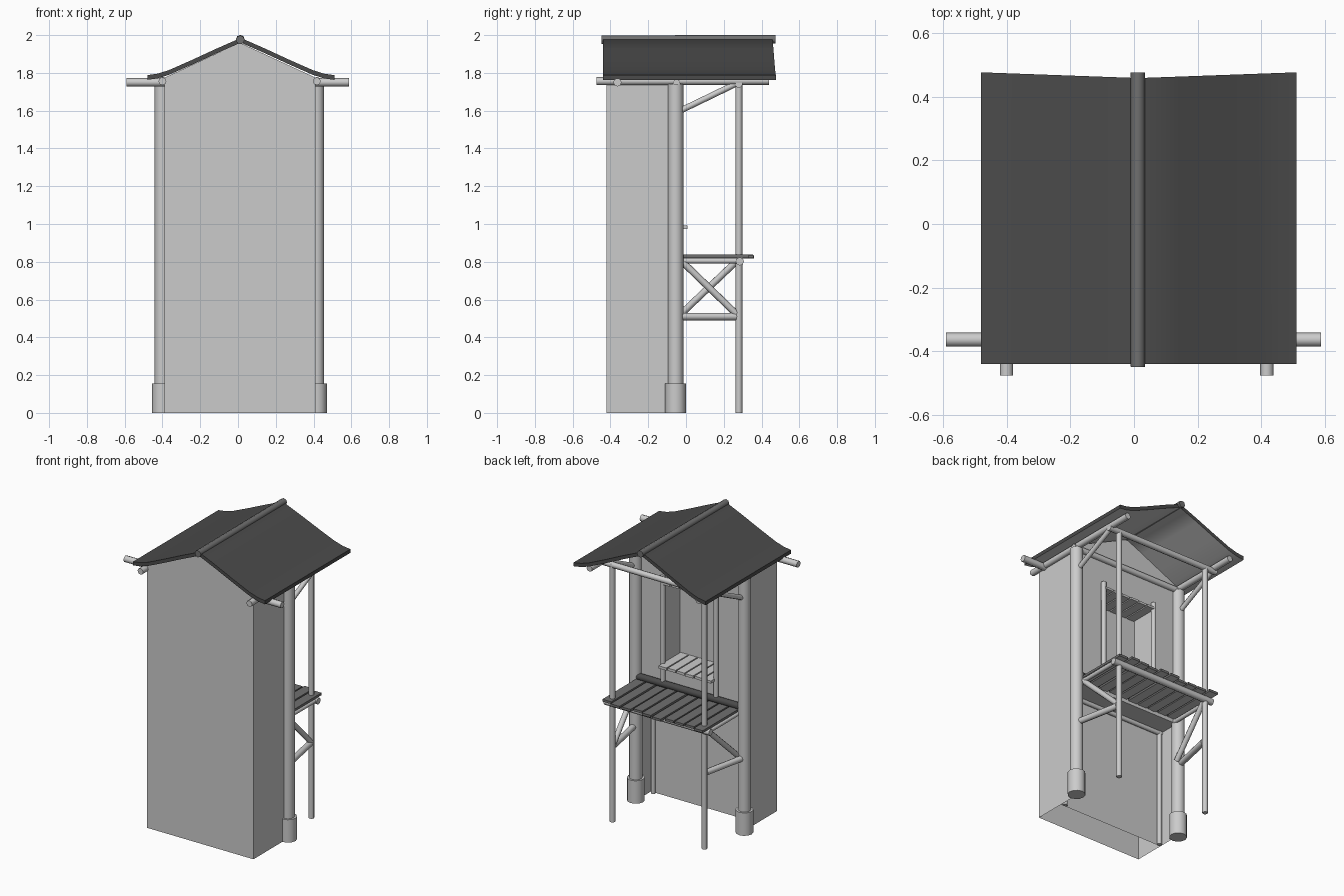
import bpy, bmesh, math, random
from mathutils import Vector

if "Cube" in bpy.data.objects:
    bpy.data.objects.remove(bpy.data.objects["Cube"])

random.seed(4)
CX = 0.01  # the hut sits slightly right of the overhanging beam's centre


def material(name, v):
    m = bpy.data.materials.new(name)
    m.diffuse_color = (v, v, v, 1)
    m.use_nodes = True
    m.node_tree.nodes["Principled BSDF"].inputs["Base Color"].default_value = m.diffuse_color
    return m


ROOF = material("dark_roof", 0.07)
DECK = material("dark_timber", 0.16)
PALE = material("pale_underside", 1.0)


def finish(name, bm, smooth=False, mats=None):
    """mats = (top and edges, underside)"""
    me = bpy.data.meshes.new(name)
    bmesh.ops.recalc_face_normals(bm, faces=bm.faces)
    bm.normal_update()
    if mats:
        for m in mats:
            me.materials.append(m)
        for f in bm.faces:
            f.material_index = 1 if len(mats) > 1 and f.normal.z < -0.5 else 0
    bm.to_mesh(me)
    bm.free()
    ob = bpy.data.objects.new(name, me)
    bpy.context.collection.objects.link(ob)
    if smooth:
        bpy.ops.object.select_all(action='DESELECT')
        ob.select_set(True)
        bpy.context.view_layer.objects.active = ob
        bpy.ops.object.shade_smooth_by_angle(angle=math.radians(50))
    return ob


def rod(name, a, b, r, sides=8, mats=None):
    a, b = Vector(a), Vector(b)
    bm = bmesh.new()
    bmesh.ops.create_cone(bm, cap_ends=True, segments=sides, radius1=r,
                          radius2=r, depth=(b - a).length)
    rot = (b - a).to_track_quat('Z', 'Y')
    for v in bm.verts:
        v.co = rot @ v.co + (a + b) / 2
    return finish(name, bm, True, mats)


def box(name, x0, x1, y0, y1, z0, z1, mats=None):
    bm = bmesh.new()
    bmesh.ops.create_cube(bm, size=1)
    for v in bm.verts:
        v.co = ((x0 + x1) / 2 + v.co.x * (x1 - x0),
                (y0 + y1) / 2 + v.co.y * (y1 - y0),
                (z0 + z1) / 2 + v.co.z * (z1 - z0))
    return finish(name, bm, False, mats)


def panels(name, polys):
    bm = bmesh.new()
    for p in polys:
        bm.faces.new([bm.verts.new(c) for c in p])
    bmesh.ops.remove_doubles(bm, verts=bm.verts, dist=0.0005)
    return finish(name, bm)


def wall(x0, x1, z0, z1, y):
    return [(x0, y, z0), (x1, y, z0), (x1, y, z1), (x0, y, z1)]


def floor(x0, x1, y0, y1, z):
    return [(x0, y0, z), (x1, y0, z), (x1, y1, z), (x0, y1, z)]


def side(x, y0, y1, z0, z1):
    return [(x, y0, z0), (x, y1, z0), (x, y1, z1), (x, y0, z1)]


# hut shell: gabled front, two sides, open underneath
L, R, F, B, IN = -0.388, 0.41, -0.42, -0.055, -0.21
EAVE, TOP, FL = 1.775, 1.96, 0.80
panels("hut_walls", [
    [(L, F, 0), (R, F, 0), (R, F, EAVE), (CX, F, TOP), (L, F, EAVE)],
    side(L, F, B, 0, EAVE), side(R, F, B, 0, EAVE)])

# recessed lower back wall and the floor above it
panels("lower_back_wall", [wall(L, R, 0, FL, IN), floor(L, R, IN, B, FL)])

# upper back wall around a window niche
n0, n1, nz0, nz1, nd = -0.195, 0.205, 0.965, 1.55, -0.23
panels("upper_back_wall", [
    wall(L, n0, FL, EAVE, B), wall(n1, R, FL, EAVE, B),
    wall(n0, n1, FL, nz0, B), wall(n0, n1, nz1, EAVE, B),
    [(L, B, EAVE), (R, B, EAVE), (CX, B, TOP)]])
panels("niche_lining", [
    wall(n0, n1, nz0, nz1, nd), side(n0, nd, B, nz0, nz1), side(n1, nd, B, nz0, nz1)])

# niche slats (sill and ceiling) and jambs
for i in range(6):
    w = (n1 - n0) / 6
    x = n0 + i * w
    j = random.uniform(-0.012, 0.0)
    box("sill_slat", x + 0.004, x + w - 0.004, nd, 0.015 + j, 0.974, 0.992)
    box("ceiling_slat", x + 0.004, x + w - 0.004, nd, -0.02 + j, 1.53, 1.545, (PALE,))
for x in (n0, n1):
    rod("niche_jamb", (x, -0.045, 0.82), (x, -0.045, 1.58), 0.016)

# roof: two concave slopes as one thin profile extruded along y
half = [(0.0, 1.985), (0.13, 1.928), (0.26, 1.868), (0.38, 1.815), (0.44, 1.796), (0.495, 1.788)]
prof = [(-x, z) for x, z in reversed(half[1:])] + half
bm = bmesh.new()
rows = []
for x, z in prof:
    back = 0.458 + 0.018 * abs(x) / 0.495
    rows.append([bm.verts.new((0.015 + x, y, z + dz))
                 for y, dz in ((-0.44, 0), (back, 0), (back, -0.025), (-0.44, -0.025))])
for a, b in zip(rows, rows[1:]):
    for k in range(4):
        bm.faces.new((a[k], a[(k + 1) % 4], b[(k + 1) % 4], b[k]))
bm.faces.new(rows[0])
bm.faces.new(rows[-1])
finish("roof", bm, True, (ROOF, PALE))
rod("ridge_pole", (0.012, -0.448, 1.975), (0.012, 0.475, 1.978), 0.023, 8, (DECK,))

# long beams under the roof
rod("front_crossbeam", (-0.59, -0.363, 1.75), (0.587, -0.363, 1.75), 0.022)
for x in (-0.4, 0.417):
    rod("purlin", (x, -0.475, 1.756), (x, 0.44, 1.758), 0.021)
rod("column_crossbeam", (-0.43, -0.05, 1.745), (0.445, -0.05, 1.745), 0.02)
rod("porch_crossbeam", (-0.42, 0.28, 1.74), (0.435, 0.28, 1.74), 0.02)

# repeated supports on both sides
for x, px, wx in ((-0.4, -0.335, -0.37), (0.415, 0.355, 0.385)):
    rod("column", (x, -0.055, 0), (x, -0.055, 1.74), 0.041, 12)
    rod("column_base", (x, -0.055, 0), (x, -0.055, 0.155), 0.055, 12)
    rod("porch_post", (px, 0.28, 0), (px, 0.28, 1.75), 0.018)
    rod("wall_post", (wx, IN + 0.012, 0), (wx, IN + 0.012, 0.8), 0.015)
    rod("roof_brace", (x, -0.03, 1.6), (x, 0.27, 1.745), 0.016)
    mx = (x + px) / 2
    rod("low_tie", (x, -0.04, 0.51), (px, 0.265, 0.51), 0.02)
    if x < 0:
        rod("deck_brace", (mx, -0.03, 0.52), (px, 0.28, 0.815), 0.018)
    else:
        rod("deck_brace", (mx, -0.03, 0.81), (px, 0.265, 0.525), 0.018)
    rod("deck_joist", (mx, -0.05, 0.805), (mx, 0.29, 0.805), 0.014)

# deck beams and planks
rod("wall_beam", (-0.385, IN + 0.012, 0.79), (0.4, IN + 0.012, 0.79), 0.015)
rod("deck_beam", (-0.385, 0.285, 0.802), (0.405, 0.285, 0.802), 0.022)
rod("threshold_beam", (-0.4, -0.045, 0.85), (0.415, -0.045, 0.85), 0.024, 8, (ROOF,))
n = 10
w = 0.78 / n
for i in range(n):
    x = -0.38 + i * w
    dz = random.uniform(-0.003, 0.003)
    box("deck_plank", x + 0.006, x + w - 0.006, -0.05,
        0.35 + random.uniform(-0.02, 0.012), 0.819 + dz, 0.835 + dz, (DECK, PALE))
